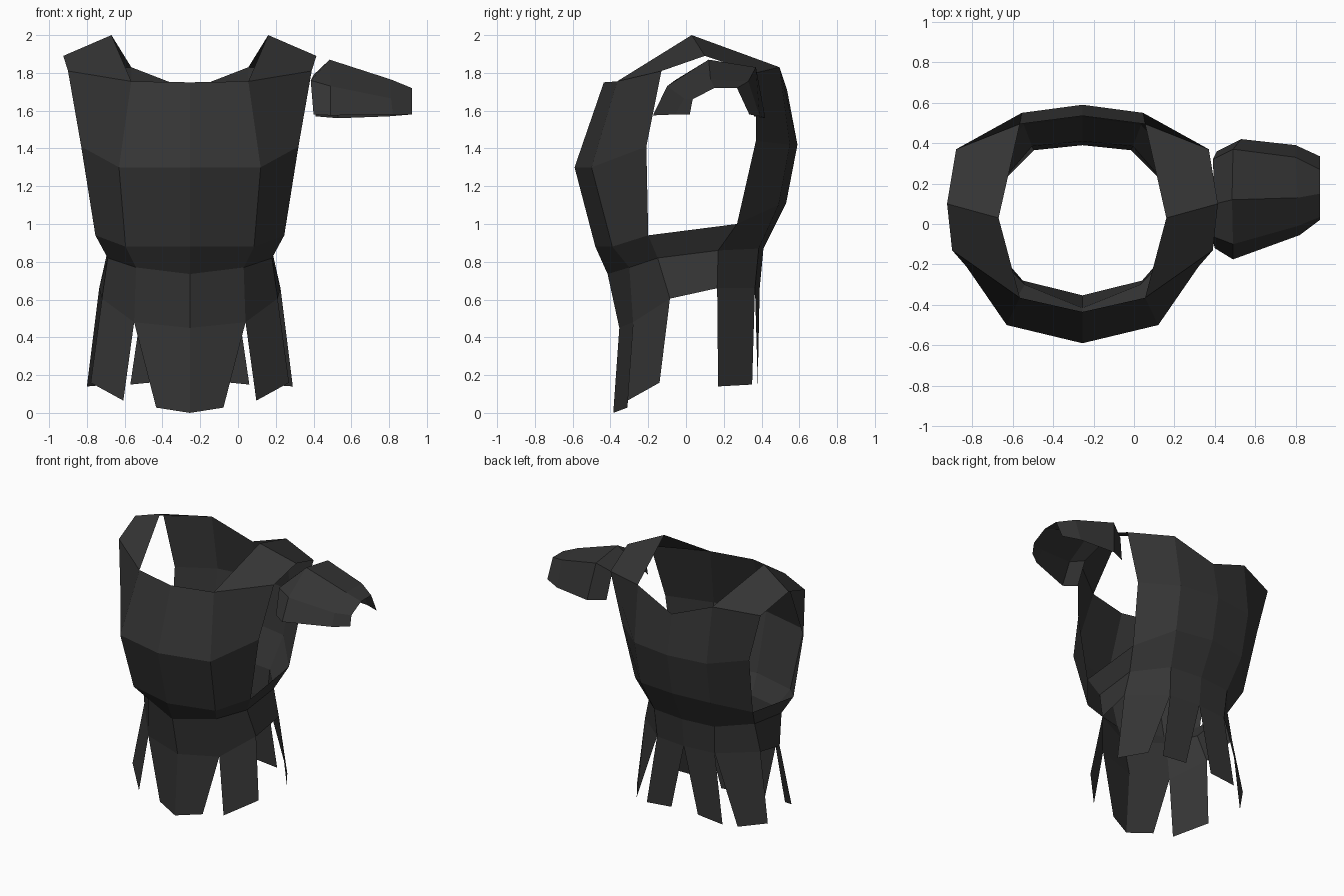
import bpy

if "Cube" in bpy.data.objects:
    bpy.data.objects.remove(bpy.data.objects["Cube"])

CX = -0.255  # symmetry plane of the tunic

leather = bpy.data.materials.new("dark_leather")
leather.diffuse_color = (0.035, 0.035, 0.035, 1)
leather.use_nodes = True
leather.node_tree.nodes["Principled BSDF"].inputs["Base Color"].default_value = leather.diffuse_color


def sheet(name, grids, mirrored=True):
    """Skin each grid (a list of equally long point columns) into one flat-shaded sheet."""
    verts, faces, index = [], [], {}

    def vid(p):
        if p not in index:
            index[p] = len(verts)
            verts.append(p)
        return index[p]

    for cols in grids:
        for a, b in zip(cols, cols[1:]):
            for i in range(len(a) - 1):
                faces.append([vid(a[i]), vid(a[i + 1]), vid(b[i + 1]), vid(b[i])])
    me = bpy.data.meshes.new(name)
    me.from_pydata(verts, [], faces)
    me.materials.append(leather)
    ob = bpy.data.objects.new(name, me)
    bpy.context.collection.objects.link(ob)
    if mirrored:
        ob.location.x = CX
        ob.modifiers.new("Mirror", 'MIRROR').merge_threshold = 0.001
    return ob


# Columns of the right half, neckline down to hip (x measured from the symmetry plane)
front_mid = [(0, -.435, 1.75), (0, -.59, 1.30), (0, -.48, .88), (0, -.415, .735), (0, -.353, .45)]
front_side = [(.31, -.365, 1.755), (.375, -.50, 1.30), (.34, -.39, .88), (.285, -.30, .77), (.295, -.28, .48)]
arm_front = [(.645, -.13, 1.81), (.575, -.21, 1.41), (.50, -.20, .94), (.435, -.15, .82), (.465, -.085, .605)]
arm_back = [(.625, .37, 1.80), (.53, .37, 1.44), (.49, .27, 1.00), (.435, .17, .86), (.48, .165, .66)]
back_side = [(.31, .495, 1.83), (.30, .55, 1.42), (.29, .49, 1.10), (.25, .385, .87), (.24, .365, .66)]
back_mid = [(0, .535, 1.71), (0, .59, 1.42), (0, .53, 1.11), (0, .41, .87), (0, .39, .66)]
peak_in, peak_out = (.415, .03, 2.0), (.67, .10, 1.89)

# Torso: chest, back, shoulder straps and the band under the arm openings
sheet("torso", [
    [c[:4] for c in (front_mid, front_side, arm_front)],
    [c[:4] for c in (arm_back, back_side, back_mid)],
    [[front_side[0], peak_in, back_side[0]], [arm_front[0], peak_out, arm_back[0]]],
    [arm_front[2:4], arm_back[2:4]],
])

# Hip band below the waist
sheet("hip_band", [[c[3:] for c in (front_mid, front_side, arm_front, arm_back, back_side, back_mid)]])


# Hanging skirt strips: hip points on top, hem points below
def strip(name, tops, hems):
    sheet(name, [[[t[4], h] for t, h in zip(tops, hems)]])


strip("front_strip", (front_mid, front_side), ((0, -.385, 0), (.178, -.31, .028)))
strip("front_side_strip", (front_side, arm_front), ((.352, -.31, .065), (.525, -.14, .16)))
strip("back_side_strip", (arm_back, back_side), ((.545, .17, .14), (.42, .35, .15)))
strip("back_strip", (back_side, back_mid), ((.315, .38, .15), (.11, .38, .17)))

# Single shoulder guard: arched sections from the shoulder outwards
sheet("shoulder_guard", [[
    [(.40, -.12, 1.58), (.385, -.06, 1.76), (.40, .10, 1.79), (.39, .32, 1.77), (.41, .36, 1.57)],
    [(.49, -.175, 1.575), (.49, -.10, 1.73), (.485, .12, 1.87), (.49, .37, 1.83), (.53, .42, 1.56)],
    [(.82, -.055, 1.58), (.81, -.01, 1.665), (.81, .13, 1.765), (.80, .33, 1.755), (.80, .39, 1.57)],
    [(.92, .02, 1.58), (.92, .035, 1.66), (.92, .15, 1.72), (.92, .27, 1.72), (.92, .335, 1.58)],
]], mirrored=False)
